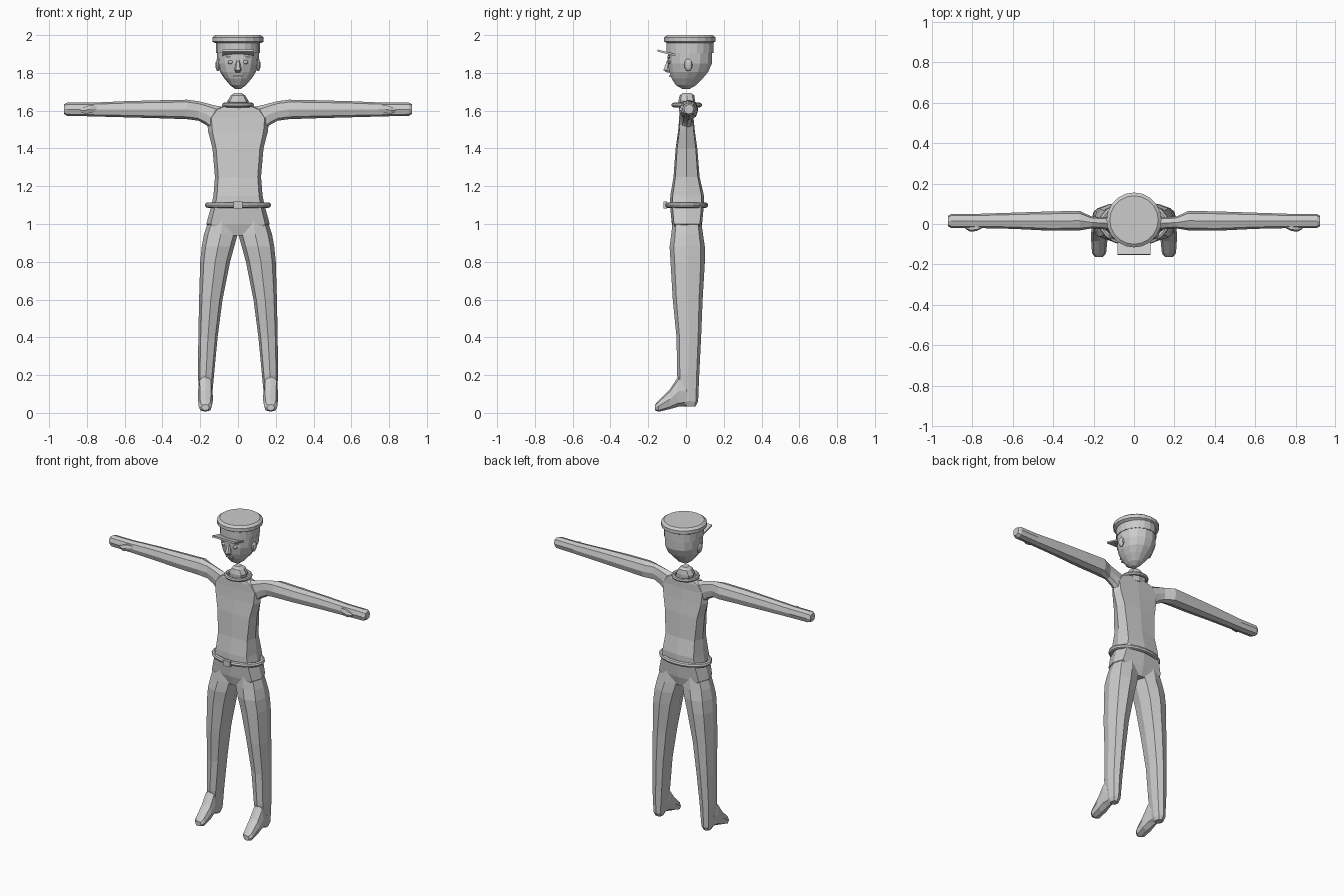
import bpy, bmesh, math
from mathutils import Matrix

grey = bpy.data.materials.new("plain_grey")
grey.diffuse_color = (0.6, 0.6, 0.6, 1)


def finish(name, bm, mirror=False):
    bmesh.ops.recalc_face_normals(bm, faces=bm.faces)
    me = bpy.data.meshes.new(name)
    bm.to_mesh(me)
    bm.free()
    me.materials.append(grey)
    ob = bpy.data.objects.new(name, me)
    bpy.context.collection.objects.link(ob)
    if mirror:
        ob.modifiers.new("mirror", 'MIRROR').use_mirror_merge = False
    return ob


def bend(v, p):
    return math.copysign(abs(v) ** p, v) if abs(v) > 1e-6 else 0


def loft(name, axis, rings, n=8, p=0.8, mirror=False):
    """Skin rounded rings (t, a0, a1, b0, b1) along an axis; a, b span the other two axes."""
    bm = bmesh.new()
    order = {'x': (2, 0, 1), 'y': (0, 2, 1), 'z': (0, 1, 2)}[axis]
    loops = []
    for t, a0, a1, b0, b1 in rings:
        loop = []
        for i in range(n):
            w = 2 * math.pi * i / n
            q = ((a0 + a1) / 2 + (a1 - a0) / 2 * bend(math.cos(w), p),
                 (b0 + b1) / 2 + (b1 - b0) / 2 * bend(math.sin(w), p), t)
            loop.append(bm.verts.new([q[j] for j in order]))
        loops.append(loop)
    for lo, hi in zip(loops, loops[1:]):
        for i in range(n):
            j = (i + 1) % n
            bm.faces.new((lo[i], lo[j], hi[j], hi[i]))
    bm.faces.new(loops[0])
    bm.faces.new(loops[-1])
    return finish(name, bm, mirror)


def box(name, loc, size, rx=0, ry=0, mirror=False):
    bm = bmesh.new()
    turn = Matrix.Rotation(rx, 4, 'X') @ Matrix.Rotation(ry, 4, 'Y')
    bmesh.ops.create_cube(bm, size=1, matrix=Matrix.Translation(loc) @ turn @ Matrix.Diagonal((*size, 1)))
    return finish(name, bm, mirror)


def ball(name, loc, size, mirror=False):
    bm = bmesh.new()
    bmesh.ops.create_uvsphere(bm, u_segments=10, v_segments=6, radius=1,
                              matrix=Matrix.Translation(loc) @ Matrix.Diagonal((*size, 1)))
    return finish(name, bm, mirror)


def hoop(name, loc, rx, ry, r, n=20, m=8):
    """Oval tube lying flat."""
    bm = bmesh.new()
    grid = []
    for i in range(n):
        a = 2 * math.pi * i / n
        tube = [2 * math.pi * j / m for j in range(m)]
        grid.append([bm.verts.new((loc[0] + (rx + r * math.cos(b)) * math.cos(a),
                                   loc[1] + (ry + r * math.cos(b)) * math.sin(a),
                                   loc[2] + r * math.sin(b))) for b in tube])
    for i in range(n):
        for j in range(m):
            u, v, s = grid[i], grid[(i + 1) % n], (j + 1) % m
            bm.faces.new((u[j], v[j], v[s], u[s]))
    return finish(name, bm)


# Torso and hips
loft("torso", 'z', [
    (0.94, -0.10, 0.10, -0.06, 0.07), (1.0, -0.168, 0.168, -0.075, 0.085),
    (1.1, -0.14, 0.14, -0.085, 0.095), (1.15, -0.13, 0.13, -0.083, 0.095),
    (1.25, -0.122, 0.122, -0.066, 0.072), (1.4, -0.135, 0.135, -0.055, 0.06),
    (1.49, -0.158, 0.158, -0.042, 0.047), (1.56, -0.165, 0.165, -0.036, 0.04),
    (1.605, -0.13, 0.13, -0.035, 0.04), (1.63, -0.06, 0.06, -0.03, 0.035)], p=0.45)

# Arms with closed hands
loft("arm", 'x', [
    (0.05, -0.03, 0.035, 1.45, 1.615), (0.12, -0.03, 0.035, 1.48, 1.627),
    (0.17, -0.024, 0.035, 1.525, 1.64), (0.21, -0.022, 0.037, 1.547, 1.65),
    (0.27, -0.032, 0.065, 1.555, 1.658), (0.42, -0.033, 0.062, 1.56, 1.655),
    (0.60, -0.024, 0.056, 1.565, 1.65), (0.78, -0.02, 0.05, 1.57, 1.642),
    (0.905, -0.02, 0.05, 1.573, 1.642), (0.922, -0.01, 0.04, 1.583, 1.633)], mirror=True)
loft("thumb", 'x', [
    (0.75, -0.02, 0.0, 1.595, 1.625), (0.78, -0.035, 0.0, 1.585, 1.632),
    (0.81, -0.038, 0.0, 1.582, 1.622), (0.835, -0.024, -0.005, 1.59, 1.61)], n=6, mirror=True)

# Legs and feet
loft("leg", 'z', [
    (0.035, 0.15, 0.195, 0.0, 0.05), (0.06, 0.14, 0.205, -0.03, 0.064),
    (0.2, 0.127, 0.212, -0.047, 0.07), (0.4, 0.108, 0.21, -0.05, 0.08),
    (0.6, 0.082, 0.206, -0.07, 0.088), (0.8, 0.042, 0.2, -0.082, 0.1),
    (0.88, 0.02, 0.192, -0.087, 0.1), (0.945, 0.002, 0.18, -0.078, 0.09),
    (1.02, 0.01, 0.155, -0.07, 0.08)], mirror=True)
loft("foot", 'y', [
    (0.045, 0.15, 0.195, 0.037, 0.12), (0.0, 0.14, 0.207, 0.035, 0.2),
    (-0.04, 0.135, 0.212, 0.033, 0.195), (-0.085, 0.132, 0.212, 0.02, 0.125),
    (-0.145, 0.138, 0.208, 0.006, 0.065), (-0.163, 0.153, 0.193, 0.013, 0.045)], mirror=True)

# Belt, buckle, collar and neck
hoop("belt", (0, 0.003, 1.1), 0.16, 0.1, 0.015)
box("buckle", (0, -0.11, 1.1), (0.05, 0.02, 0.036))
hoop("collar", (0, 0.004, 1.63), 0.073, 0.07, 0.012)
loft("neck", 'z', [
    (1.6, -0.05, 0.05, -0.035, 0.045), (1.65, -0.057, 0.057, -0.04, 0.048),
    (1.68, -0.038, 0.038, -0.034, 0.044), (1.693, -0.02, 0.02, -0.018, 0.028)])

# Head
loft("head", 'z', [
    (1.715, -0.015, 0.015, -0.02, 0.02), (1.735, -0.042, 0.042, -0.055, 0.055),
    (1.77, -0.072, 0.072, -0.078, 0.09), (1.805, -0.095, 0.095, -0.09, 0.12),
    (1.85, -0.109, 0.109, -0.098, 0.14), (1.91, -0.112, 0.112, -0.098, 0.142)], n=14, p=0.95)

# Face
loft("nose", 'z', [
    (1.803, -0.012, 0.012, -0.105, -0.08), (1.815, -0.019, 0.019, -0.122, -0.08),
    (1.87, -0.008, 0.008, -0.1, -0.08)], n=6)
ball("eye", (0.04, -0.088, 1.857), (0.016, 0.01, 0.01), mirror=True)
box("eyebrow", (0.043, -0.091, 1.882), (0.045, 0.012, 0.008), ry=-0.25, mirror=True)
box("mouth", (0, -0.083, 1.782), (0.05, 0.014, 0.008))
ball("ear", (0.107, 0.012, 1.842), (0.013, 0.022, 0.033), mirror=True)

# Peaked cap
loft("cap_band", 'z', [(1.905, -0.116, 0.116, -0.104, 0.145),
                       (1.965, -0.116, 0.116, -0.104, 0.145)], n=20, p=1)
loft("cap_top", 'z', [
    (1.957, -0.12, 0.12, -0.1, 0.14), (1.966, -0.136, 0.136, -0.116, 0.156),
    (1.988, -0.136, 0.136, -0.116, 0.156), (2.0, -0.12, 0.12, -0.1, 0.14)], n=20, p=1)
box("cap_peak", (0, -0.105, 1.907), (0.165, 0.095, 0.01), rx=-0.25)
